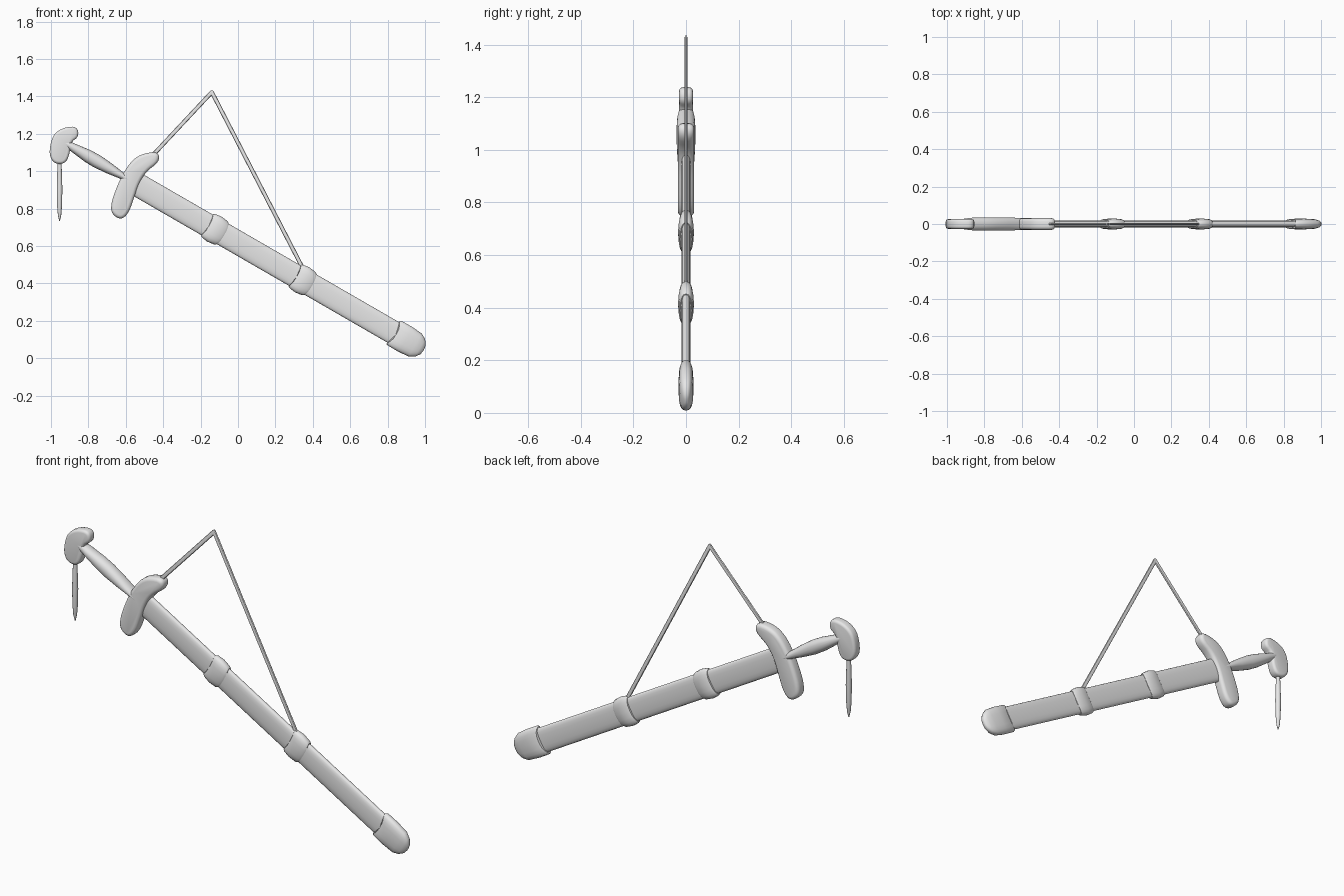
import bpy, bmesh, math
from mathutils import Vector

if "Cube" in bpy.data.objects:
    bpy.data.objects.remove(bpy.data.objects["Cube"])

grey = bpy.data.materials.new("light grey")
grey.use_nodes = True
grey.diffuse_color = (0.8, 0.8, 0.8, 1)
grey.node_tree.nodes["Principled BSDF"].inputs["Base Color"].default_value = (0.8, 0.8, 0.8, 1)

SLOPE = math.radians(30)
AXIS = Vector((math.cos(SLOPE), 0, -math.sin(SLOPE)))   # along the sword, towards the tip
EDGE = Vector((math.sin(SLOPE), 0, math.cos(SLOPE)))    # across the sword
DEPTH = Vector((0, 1, 0))
ORIGIN = EDGE * 0.535


def finish(name, bm, angle=40):
    bmesh.ops.recalc_face_normals(bm, faces=bm.faces)
    mesh = bpy.data.meshes.new(name)
    bm.to_mesh(mesh)
    bm.free()
    mesh.materials.append(grey)
    ob = bpy.data.objects.new(name, mesh)
    bpy.context.collection.objects.link(ob)
    bpy.ops.object.select_all(action='DESELECT')
    bpy.context.view_layer.objects.active = ob
    ob.select_set(True)
    bpy.ops.object.shade_smooth_by_angle(angle=math.radians(angle))
    return ob


def power(value, exponent):
    return math.copysign(abs(value) ** exponent, value)


def loft(name, rings, origin=ORIGIN, axis=AXIS, side=EDGE, sides=20, exponent=0.75, sag=0):
    """Skin rounded sections (distance, half width, half depth); sag bows the broad face along the axis."""
    bm = bmesh.new()
    loops = []
    for i, (dist, width, depth) in enumerate(rings):
        bow = sag[i] if sag else 0
        loop = []
        for k in range(sides):
            c, s = (f(math.tau * k / sides) for f in (math.cos, math.sin))
            loop.append(bm.verts.new(origin + axis * (dist + bow * s * s)
                        + side * width * power(c, exponent) + DEPTH * depth * power(s, exponent)))
        loops.append(loop)
    for a, b in zip(loops, loops[1:]):
        for k in range(sides):
            n = (k + 1) % sides
            bm.faces.new((a[k], a[n], b[n], b[k]))
    bm.faces.new(loops[0])
    bm.faces.new(loops[-1])
    return finish(name, bm)


def plate(name, outline, half_depth, bevel):
    """Rounded slab from an (x, z) outline."""
    points = [Vector((x, -half_depth, z)) for x, z in outline]
    for _ in range(2):
        points = [p.lerp(q, t) for p, q in zip(points, points[1:] + points[:1]) for t in (0.25, 0.75)]
    bm = bmesh.new()
    face = bm.faces.new([bm.verts.new(p) for p in points])
    new = bmesh.ops.extrude_face_region(bm, geom=[face])["geom"]
    bmesh.ops.translate(bm, vec=DEPTH * half_depth * 2, verts=[v for v in new if isinstance(v, bmesh.types.BMVert)])
    bmesh.ops.recalc_face_normals(bm, faces=bm.faces)
    rims = [e for e in bm.edges if abs(e.verts[0].co.y - e.verts[1].co.y) < 1e-5]
    bmesh.ops.bevel(bm, geom=rims, offset=bevel, segments=3, profile=0.5, affect='EDGES')
    return finish(name, bm)


# Scabbard body and the cap on its tip
loft("scabbard", [(-0.96, 0.063, 0.018), (0.74, 0.063, 0.018)])
loft("scabbard_tip", [(0.647, 0.07, 0.024), (0.655, 0.075, 0.028), (0.72, 0.076, 0.029),
                      (0.785, 0.071, 0.027), (0.815, 0.054, 0.021), (0.833, 0.03, 0.013),
                      (0.838, 0.01, 0.005)], sag=[0.022, 0.022, 0.01, 0, 0, 0, 0])

# Two bulging bands round the scabbard
for name, start in (("upper_band", -0.5), ("lower_band", 0.042)):
    loft(name, [(start, 0.066, 0.022), (start + 0.01, 0.072, 0.027), (start + 0.045, 0.077, 0.03),
                (start + 0.085, 0.072, 0.027), (start + 0.095, 0.066, 0.022)], sag=[0.012] * 5)

# Swelling grip
loft("grip", [(-1.375, 0.017, 0.026), (-1.32, 0.024, 0.033), (-1.24, 0.034, 0.036), (-1.18, 0.036, 0.036),
              (-1.1, 0.029, 0.035), (-1.03, 0.019, 0.033), (-0.95, 0.012, 0.03)], exponent=0.9)

# Curved guard and pommel
plate("guard", [(-0.565, 1.06), (-0.51, 1.095), (-0.425, 1.105), (-0.42, 1.05), (-0.49, 1.0),
                (-0.53, 0.935), (-0.555, 0.86), (-0.585, 0.775), (-0.625, 0.74), (-0.675, 0.77),
                (-0.68, 0.82), (-0.655, 0.9), (-0.615, 0.99)], 0.031, 0.018)
plate("pommel", [(-1.005, 1.14), (-0.985, 1.2), (-0.93, 1.235), (-0.86, 1.24), (-0.85, 1.185),
                 (-0.895, 1.155), (-0.9, 1.09), (-0.925, 1.04), (-0.98, 1.04), (-1.008, 1.08)], 0.026, 0.014)

# Tassel hanging from the pommel
loft("tassel", [(0, 0.009, 0.009), (0.06, 0.012, 0.012), (0.16, 0.015, 0.015), (0.25, 0.013, 0.013),
                (0.3, 0.009, 0.009), (0.33, 0.002, 0.002)], origin=Vector((-0.954, 0, 1.065)),
     axis=Vector((0, 0, -1)), side=Vector((1, 0, 0)), sides=12, exponent=1)

# Hanging cord, two straight runs meeting at a rounded peak
peak = Vector((-0.14, 0, 1.423))
for name, foot in (("short_cord", Vector((-0.475, 0, 1.065))), ("long_cord", Vector((0.36, 0, 0.455)))):
    run = foot - peak
    way = run.normalized()
    loft(name, [(-0.01, 0.007, 0.004), (0, 0.011, 0.006), (run.length, 0.011, 0.006)],
         origin=peak, axis=way, side=way.cross(DEPTH), sides=8, exponent=0.8)
